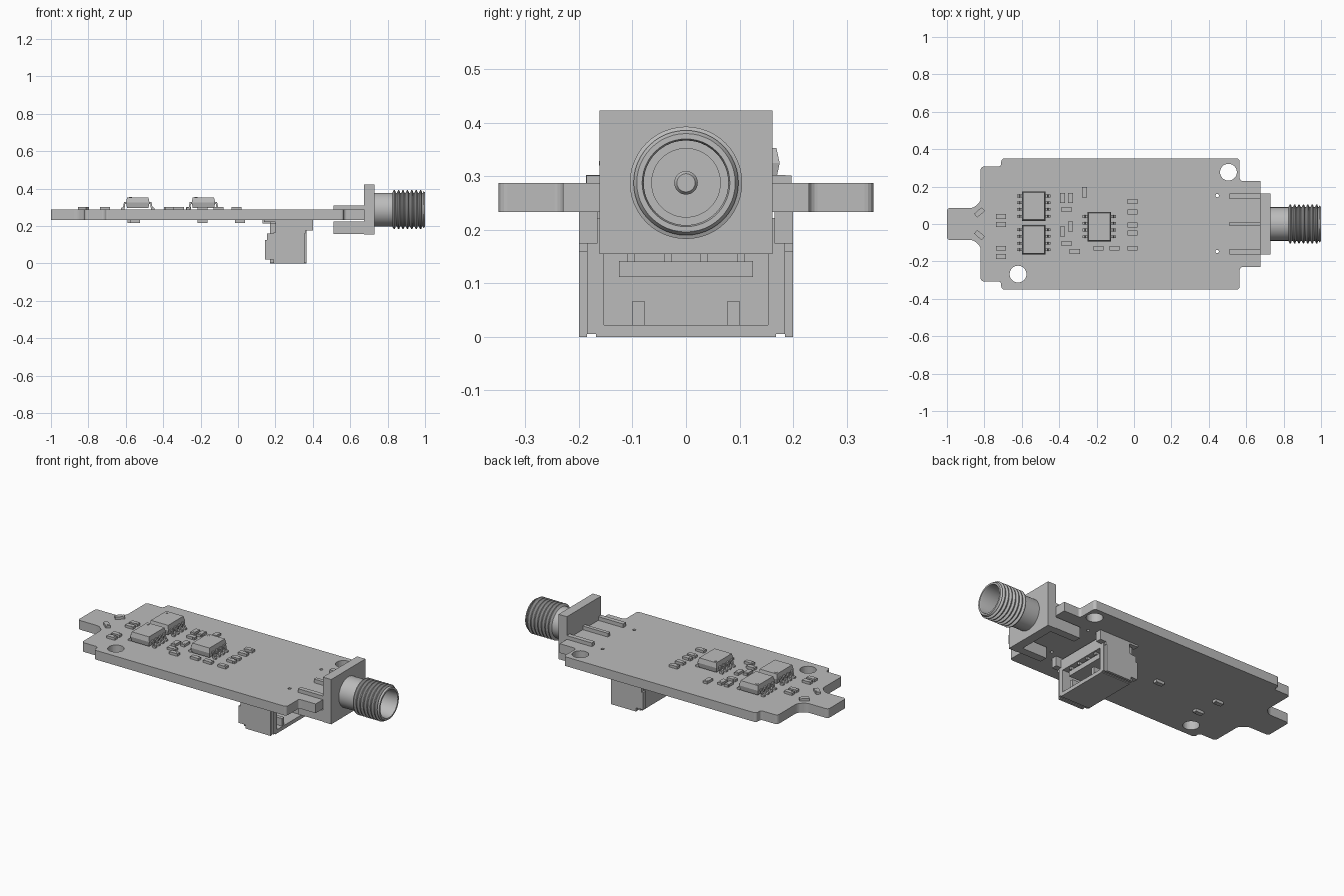
import bpy
import bmesh
import math
from mathutils import Matrix, Vector

old = bpy.data.objects.get("Cube")
if old:
    bpy.data.objects.remove(old)

grey = bpy.data.materials.new("plain grey")
grey.use_nodes = True
grey.diffuse_color = (0.5, 0.5, 0.5, 1)
grey.node_tree.nodes["Principled BSDF"].inputs["Base Color"].default_value = (0.5, 0.5, 0.5, 1)

BOTTOM, TOP = 0.233, 0.288   # board faces


def make(name, bm, smooth=False):
    bmesh.ops.recalc_face_normals(bm, faces=bm.faces)
    mesh = bpy.data.meshes.new(name)
    bm.to_mesh(mesh)
    bm.free()
    mesh.materials.append(grey)
    ob = bpy.data.objects.new(name, mesh)
    bpy.context.collection.objects.link(ob)
    if smooth:
        bpy.ops.object.select_all(action="DESELECT")
        ob.select_set(True)
        bpy.context.view_layer.objects.active = ob
        bpy.ops.object.shade_smooth_by_angle(angle=math.radians(30))
    return ob


def add_box(bm, x, y, z, angle=0):
    """Add a box given as three (min, max) ranges."""
    mid = Vector([(a + b) / 2 for a, b in (x, y, z)])
    size = [b - a for a, b in (x, y, z)]
    m = Matrix.Translation(mid) @ Matrix.Rotation(angle, 4, "Z") @ Matrix.Diagonal((*size, 1))
    return bmesh.ops.create_cube(bm, size=1, matrix=m)["verts"]


def boxes(name, *ranges):
    bm = bmesh.new()
    for r in ranges:
        add_box(bm, *r)
    return make(name, bm)


def both_sides(x, y, z):
    return [(x, y, z), (x, (-y[1], -y[0]), z)]


def prism(bm, outline, direction):
    """Extrude a closed outline along a direction."""
    face = bm.faces.new([bm.verts.new(p) for p in outline])
    new = bmesh.ops.extrude_face_region(bm, geom=[face])["geom"]
    bmesh.ops.translate(bm, vec=direction, verts=[g for g in new if isinstance(g, bmesh.types.BMVert)])


# Circuit board with stepped outline, rounded corners and drilled holes
half = [(-1, 0.085), (-0.86, 0.085), (-0.82, 0.12), (-0.82, 0.307), (-0.71, 0.307), (-0.71, 0.35),
        (0.565, 0.35), (0.565, 0.23), (0.675, 0.23), (0.675, 0.12), (0.69, 0.12)]
outline = half + [(x, -y) for x, y in reversed(half)]
bm = bmesh.new()
prism(bm, [(x, y, BOTTOM) for x, y in outline], (0, 0, TOP - BOTTOM))
upright = [e for e in bm.edges if abs(e.verts[0].co.z - e.verts[1].co.z) > 0.01
           and e.verts[0].co.x < 0.67]
bmesh.ops.bevel(bm, geom=upright, offset=0.016, segments=4, profile=0.5, affect="EDGES")
board = make("circuit_board", bm)
bm = bmesh.new()
for x, y, r in [(0.505, 0.277, 0.045), (-0.62, -0.268, 0.045), (0.445, 0.152, 0.009), (0.445, -0.147, 0.009)]:
    bmesh.ops.create_cone(bm, cap_ends=True, segments=32, radius1=r, radius2=r, depth=0.3,
                          matrix=Matrix.Translation((x, y, 0.26)))
drill = make("hole_cutter", bm)
drill.hide_render = True
mod = board.modifiers.new("holes", "BOOLEAN")
mod.object = drill
mod.solver = "EXACT"
bpy.context.view_layer.objects.active = board
bpy.ops.object.modifier_apply(modifier="holes")
bpy.data.objects.remove(drill)


# Eight-legged chips with tapered bodies and bent leads
def chip(name, cx, cy):
    bm = bmesh.new()
    verts = add_box(bm, (cx - 0.063, cx + 0.063), (cy - 0.079, cy + 0.079), (0.296, 0.353))
    bmesh.ops.bisect_plane(bm, geom=bm.verts[:] + bm.edges[:] + bm.faces[:],
                           plane_co=(0, 0, 0.325), plane_no=(0, 0, 1))
    for v in bm.verts:
        if abs(v.co.z - 0.325) > 0.01:
            v.co.x += math.copysign(0.006, cx - v.co.x)
            v.co.y += math.copysign(0.006, cy - v.co.y)
    # pin-one dot
    bmesh.ops.create_cone(bm, cap_ends=True, segments=16, radius1=0.008, radius2=0.008, depth=0.004,
                          matrix=Matrix.Translation((cx - 0.04, cy + 0.055, 0.353)))
    make(name + "_body", bm)
    lead = [(0.055, 0.328), (0.073, 0.328), (0.079, 0.3), (0.09, 0.297), (0.09, TOP),
            (0.071, TOP), (0.067, 0.318), (0.055, 0.318)]
    bm = bmesh.new()
    for side in (-1, 1):
        for i in range(4):
            y = cy + (i - 1.5) * 0.036 - 0.007
            prism(bm, [(cx + side * dx, y, z) for dx, z in lead], (0, 0.014, 0))
    make(name + "_leads", bm)


chip("rear_chip", -0.536, 0.096)
chip("front_chip", -0.536, -0.084)
chip("middle_chip", -0.185, -0.014)

# Small surface parts: end caps stand slightly proud of the middle
ACROSS = [(-0.712, 0.04), (-0.712, -0.002), (-0.712, -0.13), (-0.712, -0.173),
          (-0.36, 0.077), (-0.36, -0.105), (-0.317, -0.147), (-0.19, -0.13), (-0.105, -0.13),
          (-0.008, 0.12), (-0.008, 0.064), (-0.008, -0.005), (-0.008, -0.048), (-0.008, -0.13)]
ALONG = [(-0.382, 0.14), (-0.34, 0.14), (-0.265, 0.17), (-0.34, -0.014), (-0.382, -0.04)]
UNDER = [(-0.19, -0.02), (-0.565, 0.02), (-0.55, -0.125), (0.01, -0.17)]


def small_part(bm, x, y, angle, z0, z1):
    add_box(bm, (x - 0.027, x + 0.027), (y - 0.013, y + 0.013), (z0, z1), angle)
    add_box(bm, (x - 0.016, x + 0.016), (y - 0.0135, y + 0.0135), (z0 - 0.001, z1 + 0.001), angle)


bm = bmesh.new()
for x, y in ACROSS:
    small_part(bm, x, y, 0, TOP, 0.302)
for x, y in ALONG:
    small_part(bm, x, y, math.pi / 2, TOP, 0.302)
for y, sign in ((0.062, 1), (-0.059, -1)):
    small_part(bm, -0.826, y, sign * math.radians(40), TOP, 0.302)
make("top_small_parts", bm)
bm = bmesh.new()
for x, y in UNDER:
    small_part(bm, x, y, 0, 0.217, BOTTOM)
make("underside_small_parts", bm)

# Edge-mounted coaxial connector: flange, arms and centre contact
boxes("coax_flange", ((0.675, 0.73), (-0.162, 0.162), (0.155, 0.423)))
boxes("coax_arms", *both_sides((0.51, 0.68), (0.135, 0.162), (TOP, 0.31)),
      *both_sides((0.51, 0.68), (0.115, 0.162), (0.157, 0.225)))
boxes("coax_centre_contact", ((0.51, 0.69), (-0.011, 0.011), (TOP, 0.31)))


def lathe(name, profile):
    """Spin an (x, radius) profile about the connector axis."""
    bm = bmesh.new()
    verts = [bm.verts.new((x, 0, TOP + r)) for x, r in profile]
    edges = [bm.edges.new(pair) for pair in zip(verts, verts[1:])]
    bmesh.ops.spin(bm, geom=verts + edges, cent=(0, 0, TOP), axis=(1, 0, 0),
                   angle=math.tau, steps=48, use_duplicate=False)
    bmesh.ops.remove_doubles(bm, verts=bm.verts, dist=0.0002)
    return make(name, bm, smooth=True)


# Threaded barrel, hollow, with a step at the mouth
barrel = [(0.72, 0), (0.72, 0.09), (0.825, 0.09)]
for i in range(7):
    x = 0.827 + i * 0.0235
    barrel += [(x + 0.006, 0.105), (x + 0.011, 0.105), (x + 0.017, 0.09), (x + 0.0225, 0.09)]
barrel += [(0.99, 0.098), (1, 0.092), (1, 0.082), (0.99, 0.079), (0.8, 0.079), (0.8, 0)]
lathe("coax_threaded_barrel", barrel)
lathe("coax_insulator", [(0.8, 0.065), (0.81, 0.065), (0.81, 0)])
lathe("coax_pin", [(0.8, 0.022), (0.925, 0.022), (0.932, 0.017), (0.932, 0)])

# Cable socket below the board, open towards +x
boxes("socket_shell",
      ((0.17, 0.365), (-0.168, 0.168), (0.155, 0.222)),     # roof
      ((0.17, 0.365), (-0.168, 0.168), (0, 0.022)),         # floor
      ((0.17, 0.215), (-0.168, 0.168), (0.022, 0.155)),     # back
      *both_sides((0.17, 0.365), (0.153, 0.185), (0.005, 0.215)),
      *both_sides((0.34, 0.365), (0.153, 0.17), (0.022, 0.155)))
boxes("socket_side_clips",
      *both_sides((0.19, 0.355), (0.185, 0.2), (0, 0.165)),
      *both_sides((0.145, 0.2), (0.17, 0.2), (0.022, 0.125)),
      *both_sides((0.155, 0.27), (0.18, 0.2), (0.125, 0.16)),
      *both_sides((0.2, 0.36), (0.18, 0.2), (0.16, BOTTOM)),
      *both_sides((0.36, 0.4), (0.165, 0.2), (0.175, 0.222)),
      *both_sides((0.14, 0.4), (0.165, 0.2), (0.222, BOTTOM)))
boxes("socket_tongue", ((0.215, 0.345), (-0.125, 0.125), (0.112, 0.142)))
boxes("socket_keys", *both_sides((0.215, 0.36), (0.078, 0.1), (0.02, 0.067)))
boxes("socket_contacts", *[((0.2, 0.355), (y - 0.007, y + 0.007), (0.14, 0.156))
                           for y in (-0.102, -0.034, 0.034, 0.102)])
boxes("socket_solder_tails", *[((0.13, 0.18), (y - 0.008, y + 0.008), (0.215, BOTTOM))
                               for y in (-0.102, -0.034, 0.034, 0.102)])
